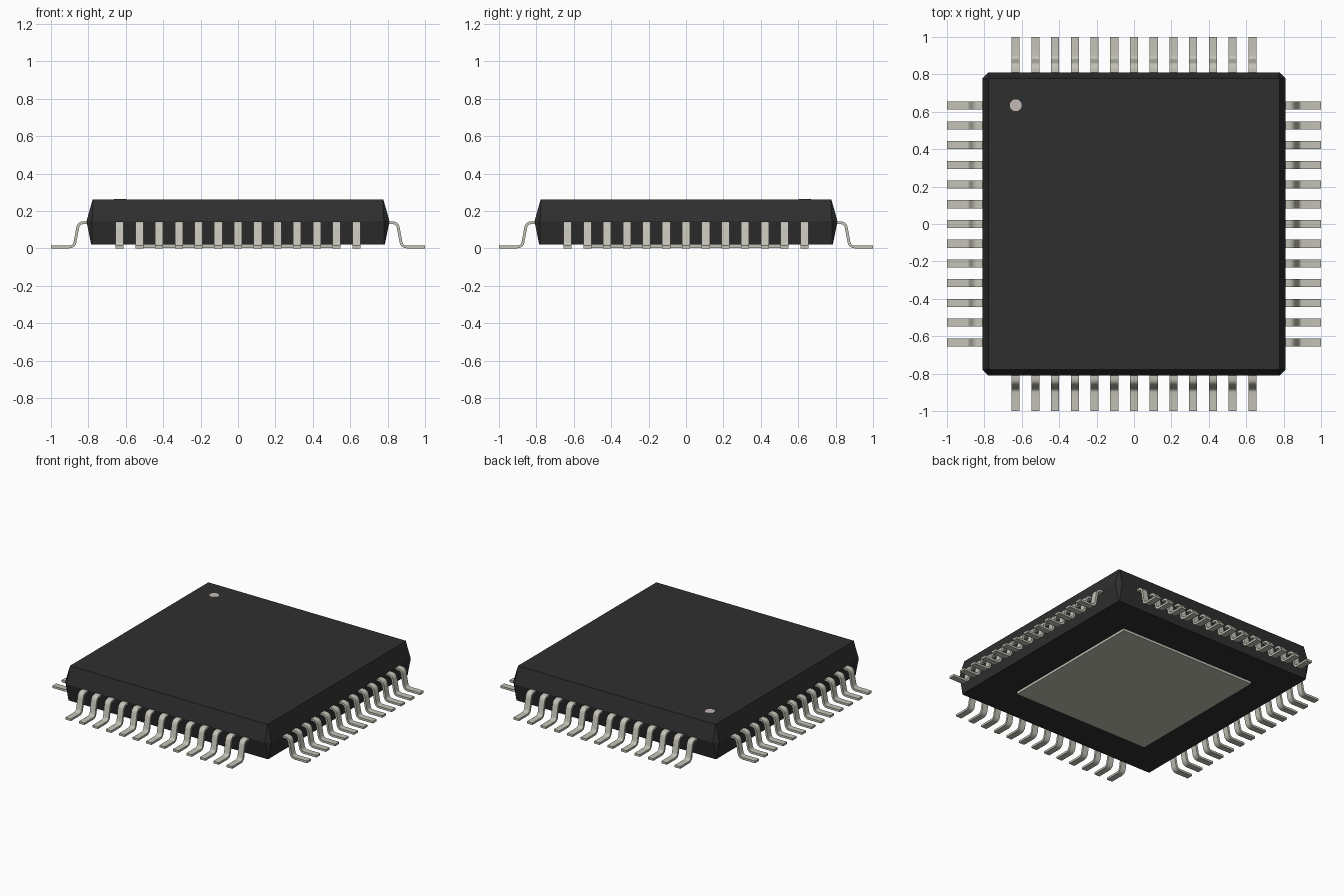
import bpy, bmesh, math
from mathutils import Matrix, Vector

cube = bpy.data.objects.get("Cube")
if cube:
    bpy.data.objects.remove(cube, do_unlink=True)


def material(name, rgb, rough=0.6):
    m = bpy.data.materials.new(name)
    m.use_nodes = True
    m.diffuse_color = (*rgb, 1)
    bsdf = m.node_tree.nodes["Principled BSDF"]
    bsdf.inputs["Base Color"].default_value = (*rgb, 1)
    bsdf.inputs["Roughness"].default_value = rough
    return m


BLACK = material("black plastic", (0.028, 0.028, 0.028))
METAL = material("tinned metal", (0.55, 0.54, 0.47))
MARK = material("marker grey", (0.54, 0.49, 0.46))


def finish(name, bm, mat):
    bmesh.ops.recalc_face_normals(bm, faces=bm.faces)
    mesh = bpy.data.meshes.new(name)
    bm.to_mesh(mesh)
    bm.free()
    mesh.materials.append(mat)
    obj = bpy.data.objects.new(name, mesh)
    bpy.context.collection.objects.link(obj)
    return obj


def smooth(obj):
    bpy.ops.object.select_all(action='DESELECT')
    obj.select_set(True)
    bpy.context.view_layer.objects.active = obj
    bpy.ops.object.shade_smooth_by_angle(angle=math.radians(35))


def ring(bm, half, chamfer, z):
    """Square ring with cut corners, counter-clockwise."""
    verts = []
    for i in range(4):
        turn = Matrix.Rotation(i * math.pi / 2, 3, 'Z')
        for p in ((half, half - chamfer, z), (half - chamfer, half, z)):
            verts.append(bm.verts.new(turn @ Vector(p)))
    return verts


# Moulded body: two tapered halves meeting at a chamfered waist
bm = bmesh.new()
rings = [ring(bm, *r) for r in
         ((0.785, 0.004, 0.02), (0.81, 0.03, 0.145), (0.777, 0.004, 0.262))]
for low, high in zip(rings, rings[1:]):
    for i in range(8):
        j = (i + 1) % 8
        bm.faces.new((low[i], low[j], high[j], high[i]))
bm.faces.new(rings[0][::-1])
bm.faces.new(rings[-1])
finish("body", bm, BLACK)

# Heat pad under the body
bm = bmesh.new()
bmesh.ops.create_cube(bm, size=1, matrix=Matrix.Translation((0, 0, 0.0125))
                      @ Matrix.Diagonal((1.07, 1.07, 0.019, 1)))
finish("heat_pad", bm, METAL)

# First-pin marker dot
bm = bmesh.new()
bmesh.ops.create_cone(bm, cap_ends=True, segments=24, radius1=0.032, radius2=0.032,
                      depth=0.004, matrix=Matrix.Translation((-0.632, 0.635, 0.262)))
finish("pin_one_dot", bm, MARK)

# Gull-wing lead profile in (outward, up), with rounded bends
THICK, WIDTH, PITCH, COUNT = 0.015, 0.043, 0.1055, 13
corners = [Vector(p) for p in ((0.77, 0.137), (0.852, 0.137), (0.876, 0.0075), (1.0, 0.0075))]


def rounded(points, radius, steps=5):
    path = [points[0]]
    for a, b, c in zip(points, points[1:], points[2:]):
        p = b + (a - b).normalized() * radius
        q = b + (c - b).normalized() * radius
        for s in range(steps + 1):
            t = s / steps
            path.append(p.lerp(b, t).lerp(b.lerp(q, t), t))
    return path + [points[-1]]


path = rounded(corners, 0.028)


def add_lead(bm, offset, turn):
    sections = []
    for i, p in enumerate(path):
        d = (path[min(i + 1, len(path) - 1)] - path[max(i - 1, 0)]).normalized()
        n = Vector((-d.y, d.x)) * THICK / 2
        section = []
        for side, across in ((1, -1), (1, 1), (-1, 1), (-1, -1)):
            q = p + n * side
            section.append(bm.verts.new(turn @ Vector((q.x, offset + across * WIDTH / 2, q.y))))
        sections.append(section)
    for a, b in zip(sections, sections[1:]):
        for i in range(4):
            j = (i + 1) % 4
            bm.faces.new((a[i], a[j], b[j], b[i]))
    bm.faces.new(sections[0])
    bm.faces.new(sections[-1][::-1])


# A row of leads on each side
for k, side in enumerate(("left", "back", "right", "front")):
    bm = bmesh.new()
    turn = Matrix.Rotation(k * math.pi / 2, 3, 'Z')
    for i in range(COUNT):
        add_lead(bm, (i - (COUNT - 1) / 2) * PITCH, turn)
    smooth(finish(side + "_leads", bm, METAL))
